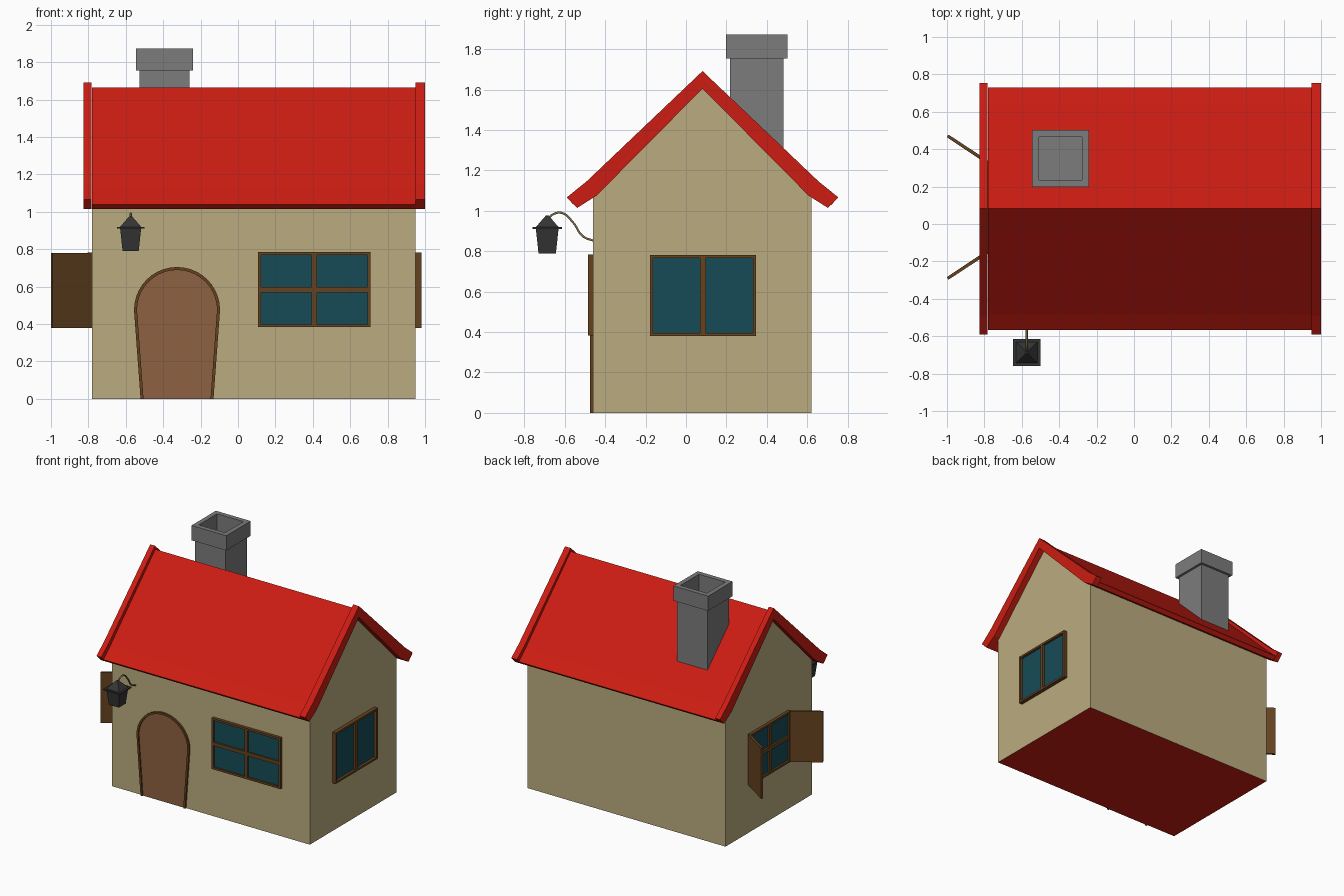
import bpy, bmesh
from math import sin, cos, pi, radians

if "Cube" in bpy.data.objects:
    bpy.data.objects.remove(bpy.data.objects["Cube"])


def mat(name, rgb):
    m = bpy.data.materials.new(name)
    m.diffuse_color = (*rgb, 1)
    m.use_nodes = True
    m.node_tree.nodes["Principled BSDF"].inputs["Base Color"].default_value = m.diffuse_color
    return m


WALL = mat("plaster", (0.50, 0.41, 0.21))
RED = mat("red_tile", (0.60, 0.012, 0.006))
WOOD = mat("dark_wood", (0.13, 0.055, 0.014))
DOOR = mat("door_wood", (0.27, 0.12, 0.055))
GLASS = mat("glass", (0.008, 0.07, 0.095))
STONE = mat("stone", (0.20, 0.20, 0.20))
IRON = mat("iron", (0.035, 0.035, 0.035))
BRASS = mat("brass", (0.22, 0.16, 0.07))


def finish(name, bm, *mats):
    bmesh.ops.recalc_face_normals(bm, faces=bm.faces)
    me = bpy.data.meshes.new(name)
    bm.to_mesh(me)
    bm.free()
    for m in mats:
        me.materials.append(m)
    ob = bpy.data.objects.new(name, me)
    bpy.context.collection.objects.link(ob)
    return ob


def add_prism(bm, pts, a, b, axis):
    """Extrude a closed 2D outline from a to b along the axis."""
    place = {"x": lambda u, v, t: (t, u, v),
             "y": lambda u, v, t: (u, t, v),
             "z": lambda u, v, t: (u, v, t)}[axis]
    lo = [bm.verts.new(place(u, v, a)) for u, v in pts]
    hi = [bm.verts.new(place(u, v, b)) for u, v in pts]
    bm.faces.new(lo)
    bm.faces.new(hi)
    n = len(pts)
    for i in range(n):
        j = (i + 1) % n
        bm.faces.new((lo[i], lo[j], hi[j], hi[i]))


def prism(name, pts, a, b, axis, *mats):
    bm = bmesh.new()
    add_prism(bm, pts, a, b, axis)
    return finish(name, bm, *mats)


def rect(u0, v0, u1, v1):
    return [(u0, v0), (u1, v0), (u1, v1), (u0, v1)]


def square_stack(name, cx, cy, rings, m):
    """Square sections (half width, z) joined in order and capped."""
    bm = bmesh.new()
    loops = [[bm.verts.new((cx + sx * h, cy + sy * h, z))
              for sx, sy in ((-1, -1), (1, -1), (1, 1), (-1, 1))] for h, z in rings]
    for p, q in zip(loops, loops[1:]):
        for i in range(4):
            j = (i + 1) % 4
            bm.faces.new((p[i], p[j], q[j], q[i]))
    bm.faces.new(loops[0])
    bm.faces.new(loops[-1])
    return finish(name, bm, m)


X0, X1, Y0, Y1, RIDGE = -0.78, 0.95, -0.46, 0.62, 0.082


def gable(half):
    """Mirror a (distance from ridge, z) outline; first and last lie on the ridge."""
    top = [p for p in half[:-1]]
    left = [(RIDGE - d, z) for d, z in half]
    right = [(RIDGE + d, z) for d, z in reversed(half[1:-1])]
    return left + right


# House body with a red floor underneath
body = prism("walls", [(Y0, 0), (Y1, 0), (Y1, 1.08), (RIDGE, 1.61), (Y0, 1.08)],
             X0, X1, "x", WALL, RED)
for f in body.data.polygons:
    if f.normal.z < -0.9:
        f.material_index = 1

# Roof and raised trim at both gable ends
under = [(0.62, 1.015), (0.525, 1.075), (0, 1.605)]
prism("roof", gable([(0, 1.665), (0.562, 1.118), (0.648, 1.04)] + under), X0, X1, "x", RED)
trim = gable([(0, 1.692), (0.575, 1.145), (0.672, 1.067)] + under)
prism("roof_trim_left", trim, -0.825, X0 - 0.003, "x", RED)
prism("roof_trim_right", trim, X1, 1.0, "x", RED)

# Hollow chimney with a wider cap
square_stack("chimney", -0.393, 0.35,
             [(0.133, 1.25), (0.133, 1.755), (0.152, 1.755), (0.152, 1.872),
              (0.115, 1.872), (0.115, 1.55)], STONE)


# Arched door and its frame
def arch(inset):
    r, cx, cz = 0.23 - inset, -0.326, 0.475
    foot = 0.195 - inset
    return ([(cx - foot, 0)] +
            [(cx - r * cos(pi * i / 20), cz + r * sin(pi * i / 20)) for i in range(21)] +
            [(cx + foot, 0)])


prism("door", arch(0.008), -0.464, -0.44, "y", DOOR)
prism("door_frame", arch(0) + arch(0.016)[::-1], -0.474, -0.44, "y", WOOD)


# Windows: built facing -y, then turned to their wall
def window(name, w, h, out, cross, loc, turn):
    frame, half, b, c = bmesh.new(), w / 2, 0.016, 0.014
    bars = [rect(-half, 0, -half + b, h), rect(half - b, 0, half, h),
            rect(-half + b, 0, half - b, b), rect(-half + b, h - b, half - b, h),
            rect(-c, b, c, h - b)]
    if cross:
        bars += [rect(-half + b, h / 2 - c, -c, h / 2 + c),
                 rect(c, h / 2 - c, half - b, h / 2 + c)]
    for r in bars:
        add_prism(frame, r, -out, 0.02, "y")
    pane = prism(name + "_glass", rect(-half + 0.01, 0.01, half - 0.01, h - 0.01),
                 -0.01, 0.01, "y", GLASS)
    for ob in (finish(name + "_frame", frame, WOOD), pane):
        ob.location = loc
        ob.rotation_euler.z = radians(turn)


window("front_window", 0.602, 0.402, 0.024, True, (0.408, Y0, 0.383), 0)
window("right_window", 0.525, 0.402, 0.03, False, (X1, 0.084, 0.38), 90)
window("left_window", 0.50, 0.402, 0.024, True, (X0, 0.09, 0.38), -90)

# Open shutters either side of the left window
for name, s in (("back_shutter", 1), ("front_shutter", -1)):
    pts = [(-0.782, 0.228), (-0.992, 0.368), (-1.0, 0.387 - 0.012), (-0.992, 0.388), (-0.782, 0.25)]
    prism(name, [(x, 0.09 + s * d) for x, d in pts], 0.38, 0.78, "z", WOOD)

# Hanging lantern
LX, LY = -0.574, -0.687
square_stack("lantern", LX, LY,
             [(0.043, 0.79), (0.056, 0.91), (0.073, 0.91), (0.073, 0.919),
              (0.057, 0.919), (0.006, 0.978)], IRON)

# Curved lantern bracket
cu = bpy.data.curves.new("lantern_bracket", "CURVE")
cu.dimensions = "3D"
cu.bevel_depth = 0.006
cu.bevel_resolution = 1
cu.resolution_u = 5
path = [(-0.45, 0.85), (-0.51, 0.874), (-0.56, 0.944), (-0.615, 0.99), (-0.66, 0.982), (LY, 0.955)]
sp = cu.splines.new("BEZIER")
sp.bezier_points.add(len(path) - 1)
for p, (y, z) in zip(sp.bezier_points, path):
    p.co = (LX, y, z)
    p.handle_left_type = p.handle_right_type = "AUTO"
cu.materials.append(BRASS)
bpy.context.collection.objects.link(bpy.data.objects.new("lantern_bracket", cu))
